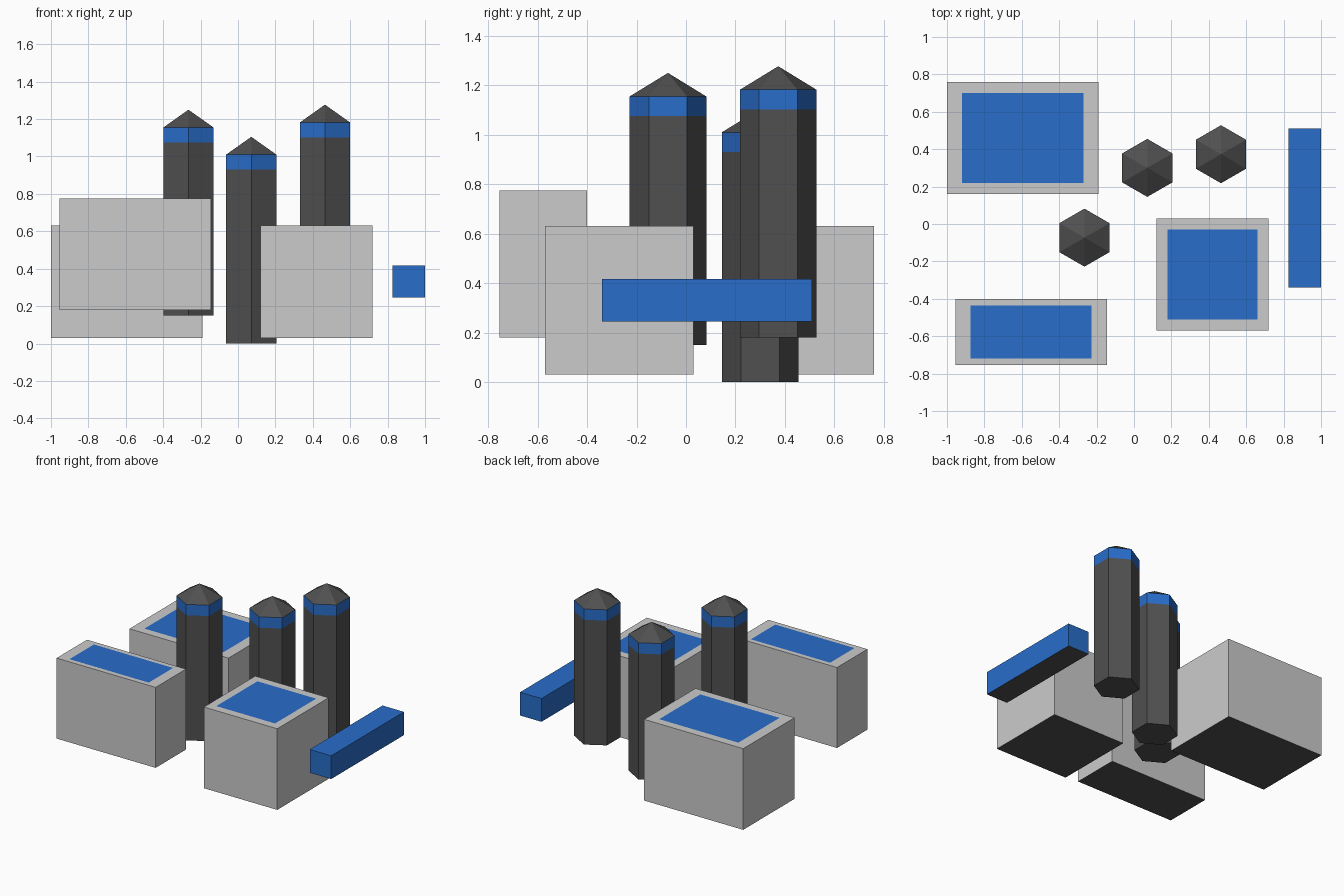
import bpy, bmesh, math

if "Cube" in bpy.data.objects:
    bpy.data.objects.remove(bpy.data.objects["Cube"])


def material(name, color):
    m = bpy.data.materials.new(name)
    m.diffuse_color = color
    m.use_nodes = True
    m.node_tree.nodes["Principled BSDF"].inputs["Base Color"].default_value = m.diffuse_color
    return m


BLUE = material("blue", (0.022, 0.155, 0.59, 1))
DARK = material("dark_grey", (0.08, 0.08, 0.08, 1))
GREY = None  # empty slot: plain grey


def finish(bm, name, slots, location):
    bmesh.ops.recalc_face_normals(bm, faces=bm.faces[:])
    mesh = bpy.data.meshes.new(name)
    bm.to_mesh(mesh)
    bm.free()
    for m in slots:
        mesh.materials.append(m)
    ob = bpy.data.objects.new(name, mesh)
    ob.location = location
    bpy.context.collection.objects.link(ob)
    return ob


def block(name, lo, hi, side, panel):
    """Box with a dark underside and, if wanted, a blue panel inset in its top."""
    bm = bmesh.new()
    bmesh.ops.create_cube(bm, size=1)
    bmesh.ops.scale(bm, vec=[b - a for a, b in zip(lo, hi)], verts=bm.verts)
    bm.normal_update()
    top = max(bm.faces, key=lambda f: f.normal.z)
    bottom = min(bm.faces, key=lambda f: f.normal.z)
    bottom.material_index = 1
    if panel:
        corners = [v.co.copy() for v in top.verts]
        bmesh.ops.inset_region(bm, faces=[top], thickness=0.02)
        for v in top.verts:
            c = min(corners, key=lambda p: (p - v.co).length)
            v.co = (c.x * 0.8, c.y * 0.8, c.z)
        top.material_index = 2
    centre = [(a + b) / 2 for a, b in zip(lo, hi)]
    return finish(bm, name, [side, DARK, BLUE], centre)


def tower(name, x, y, z, height, r=0.155, band=0.08, roof=0.095):
    """Six-sided shaft with a blue band below a pointed roof."""
    bm = bmesh.new()
    rings = []
    for h in (0, height - band, height):
        rings.append([bm.verts.new((r * math.cos(a), r * math.sin(a), h))
                      for a in (math.radians(30 + 60 * i) for i in range(6))])
    apex = bm.verts.new((0, 0, height + roof))
    bm.faces.new(rings[0])
    for i in range(6):
        j = (i + 1) % 6
        for k in (0, 1):
            f = bm.faces.new((rings[k][i], rings[k][j],
                              rings[k + 1][j], rings[k + 1][i]))
            f.material_index = k
        bm.faces.new((rings[2][i], rings[2][j], apex))
    return finish(bm, name, [DARK, BLUE], (x, y, z))


# Grey blocks with blue roof panels
block("back_left_block", (-1.0, 0.16, 0.03), (-0.19, 0.76, 0.63), GREY, True)
block("front_left_block", (-0.955, -0.755, 0.18), (-0.145, -0.40, 0.775), GREY, True)
block("right_block", (0.12, -0.57, 0.03), (0.72, 0.03, 0.63), GREY, True)

# Blue bar
block("blue_bar", (0.825, -0.34, 0.245), (1.0, 0.51, 0.417), BLUE, False)

# Hexagonal towers
tower("left_tower", -0.265, -0.073, 0.15, 1.005)
tower("middle_tower", 0.071, 0.30, 0.0, 1.01)
tower("right_tower", 0.465, 0.373, 0.18, 1.002)
